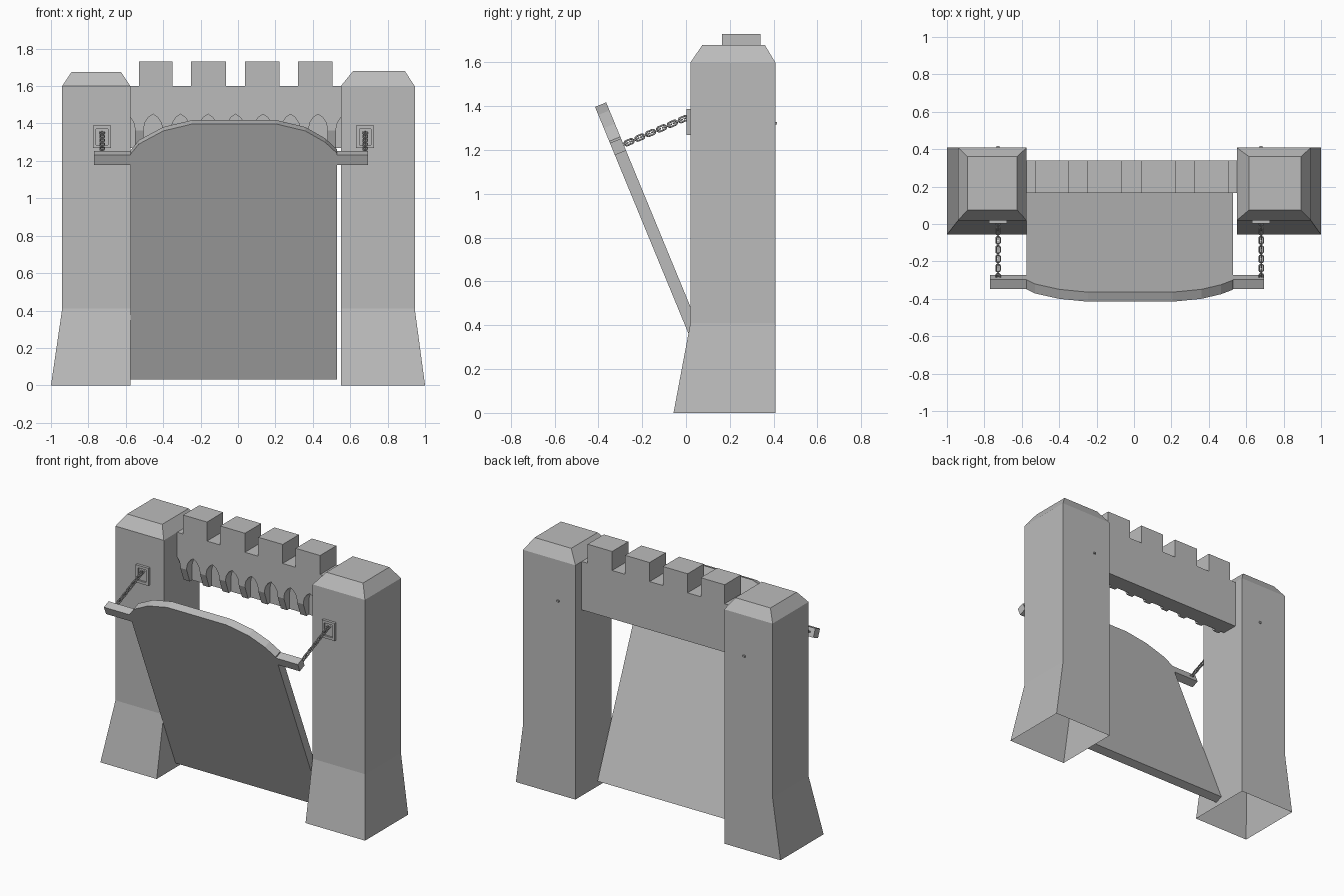
import bpy, bmesh, math
from mathutils import Vector, Matrix

if "Cube" in bpy.data.objects:
    bpy.data.objects.remove(bpy.data.objects["Cube"])

stone = bpy.data.materials.new("plain_grey")
stone.diffuse_color = (0.5, 0.5, 0.5, 1)
stone.use_nodes = True
stone.node_tree.nodes["Principled BSDF"].inputs["Base Color"].default_value = stone.diffuse_color


def finish(name, bm, loc=(0, 0, 0)):
    bmesh.ops.recalc_face_normals(bm, faces=bm.faces[:])
    me = bpy.data.meshes.new(name)
    bm.to_mesh(me)
    bm.free()
    me.materials.append(stone)
    ob = bpy.data.objects.new(name, me)
    ob.location = loc
    bpy.context.collection.objects.link(ob)
    return ob


def add_prism(bm, pts, vec):
    """Closed prism from a planar outline swept along a vector."""
    f = bm.faces.new([bm.verts.new(p) for p in pts])
    r = bmesh.ops.extrude_face_region(bm, geom=[f], use_keep_orig=True)
    bmesh.ops.translate(bm, vec=vec, verts=[v for v in r["geom"] if isinstance(v, bmesh.types.BMVert)])


def add_box(bm, lo, hi):
    (x0, y0, z0), (x1, y1, z1) = lo, hi
    add_prism(bm, [(x0, y0, z0), (x1, y0, z0), (x1, y1, z0), (x0, y1, z0)], (0, 0, z1 - z0))


def tower(name, inner, outer, foot, top_in, top_out, top_z):
    """Open-bottomed tower: splayed foot, straight shaft, bevelled cap."""
    rings = [(inner, foot, -0.057, 0.408, 0), (inner, outer, 0.02, 0.408, 0.41),
             (inner, outer, 0.02, 0.408, 1.6), (top_in, top_out, 0.075, 0.36, top_z)]
    bm = bmesh.new()
    loops = [[bm.verts.new(p) for p in ((a, y0, z), (b, y0, z), (b, y1, z), (a, y1, z))]
             for a, b, y0, y1, z in rings]
    for lo, hi in zip(loops, loops[1:]):
        for i in range(4):
            j = (i + 1) % 4
            bm.faces.new((lo[i], lo[j], hi[j], hi[i]))
    bm.faces.new(loops[-1])
    return finish(name, bm)


tower("left_tower", -0.575, -0.94, -1.0, -0.625, -0.89, 1.675)
tower("right_tower", 0.55, 0.945, 1.0, 0.615, 0.892, 1.68)

# Battlement wall between the towers
Y0, Y1 = 0.165, 0.34
outline = [(-0.575, 1.27), (-0.575, 1.6)]
for a, b in ((-0.53, -0.35), (-0.25, -0.063), (0.037, 0.222), (0.32, 0.505)):
    outline += [(a, 1.6), (a, 1.73), (b, 1.73), (b, 1.6)]
outline += [(0.55, 1.6), (0.55, 1.27)]
bm = bmesh.new()
add_prism(bm, [(x, Y0, z) for x, z in outline], (0, Y1 - Y0, 0))
wall = finish("battlement_wall", bm)

# Cutters: a row of pointed niches, and a slope that tapers the corbels
bm = bmesh.new()
for i in range(-4, 5):
    cx = -0.013 + i * 0.147
    half = [(0.05, 1.2), (0.05, 1.375), (0.043, 1.405), (0.025, 1.432)]
    pts = [(cx + x, z) for x, z in half] + [(cx, 1.45)] + [(cx - x, z) for x, z in reversed(half)]
    add_prism(bm, [(x, Y0 - 0.05, z) for x, z in pts], (0, 0.11, 0))
niches = finish("niche_cutter", bm)
bm = bmesh.new()
add_prism(bm, [(-0.7, Y0 - 0.01, 1.39), (-0.7, Y0 + 0.04, 1.255), (-0.7, Y0 - 0.05, 1.255)], (1.4, 0, 0))
slope = finish("corbel_cutter", bm)
for cutter in (niches, slope):
    cutter.hide_render = True
    cutter.hide_viewport = True
    mod = wall.modifiers.new(cutter.name, "BOOLEAN")
    mod.object = cutter
    mod.operation = "DIFFERENCE"
    mod.solver = "EXACT"

# Half-raised bridge deck, leaning forward from its hinge line
up = Vector((0, -0.381, 0.9245))
back = Vector((0, 0.9245, 0.381)) * 0.055
foot = Vector((0, 0.148, 0.03))


def on_deck(x, z):
    return foot + up * ((z - 0.03) / up.z) + Vector((x, 0, 0))


deck = [(-0.575, 0.03), (-0.575, 1.235), (-0.53, 1.29), (-0.40, 1.36), (-0.245, 1.397),
        (0.205, 1.397), (0.36, 1.36), (0.465, 1.30), (0.53, 1.24), (0.53, 0.03)]
bm = bmesh.new()
add_prism(bm, [on_deck(x, z) for x, z in deck], back)
finish("bridge_deck", bm)

# Arms at the sides of the deck that hold the chains
for side, a, b in (("left", -0.77, -0.57), ("right", 0.525, 0.695)):
    bm = bmesh.new()
    add_prism(bm, [on_deck(a, 1.177), on_deck(b, 1.177), on_deck(b, 1.232), on_deck(a, 1.232)], back)
    finish(side + "_chain_arm", bm)


def link(bm, mat, half_len=0.011, r=0.011, wire=0.0042, n=12, m=6):
    """One oval chain link, long axis on local x, lying in local xz."""
    grid = []
    for i in range(n):
        t = 2 * math.pi * (i + 0.5) / n
        shift = math.copysign(half_len, math.cos(t))
        ring = []
        for j in range(m):
            p = 2 * math.pi * j / m
            rad = r + wire * math.cos(p)
            ring.append(bm.verts.new(mat @ Vector((shift + rad * math.cos(t), wire * math.sin(p), rad * math.sin(t)))))
        grid.append(ring)
    for i in range(n):
        for j in range(m):
            k, l = (i + 1) % n, (j + 1) % m
            bm.faces.new((grid[i][j], grid[k][j], grid[k][l], grid[i][l]))


for side, cx in (("left", -0.727), ("right", 0.68)):
    # Chain from arm to wall plate
    start, end = Vector((cx, -0.31, 1.215)), Vector((cx, 0.012, 1.352))
    x_ax = (end - start).normalized()
    y_ax = Vector((1, 0, 0))
    frame = Matrix((x_ax, y_ax, x_ax.cross(y_ax))).transposed().to_4x4()
    bm = bmesh.new()
    count = 14
    for i in range(count):
        pos = start.lerp(end, i / (count - 1))
        link(bm, Matrix.Translation(pos) @ frame @ Matrix.Rotation(math.pi / 2 * (i % 2), 4, "X"))
    chain = finish(side + "_chain", bm)
    chain.data.polygons.foreach_set("use_smooth", [True] * len(chain.data.polygons))

    # Raised square frame around the chain hole, with a thin back plate
    bm = bmesh.new()
    w, z0, z1, t = 0.048, 1.268, 1.388, 0.017
    add_box(bm, (cx - w, 0.002, z0), (cx - w + t, 0.03, z1))
    add_box(bm, (cx + w - t, 0.002, z0), (cx + w, 0.03, z1))
    add_box(bm, (cx - w + t, 0.002, z0), (cx + w - t, 0.03, z0 + t))
    add_box(bm, (cx - w + t, 0.002, z1 - t), (cx + w - t, 0.03, z1))
    add_box(bm, (cx - w + t, 0.014, z0 + t), (cx + w - t, 0.03, z1 - t))
    finish(side + "_chain_plate", bm)

    # Pin end poking out behind the tower
    bm = bmesh.new()
    add_box(bm, (cx - 0.008, 0.40, 1.316), (cx + 0.008, 0.416, 1.328))
    finish(side + "_pin_end", bm)
